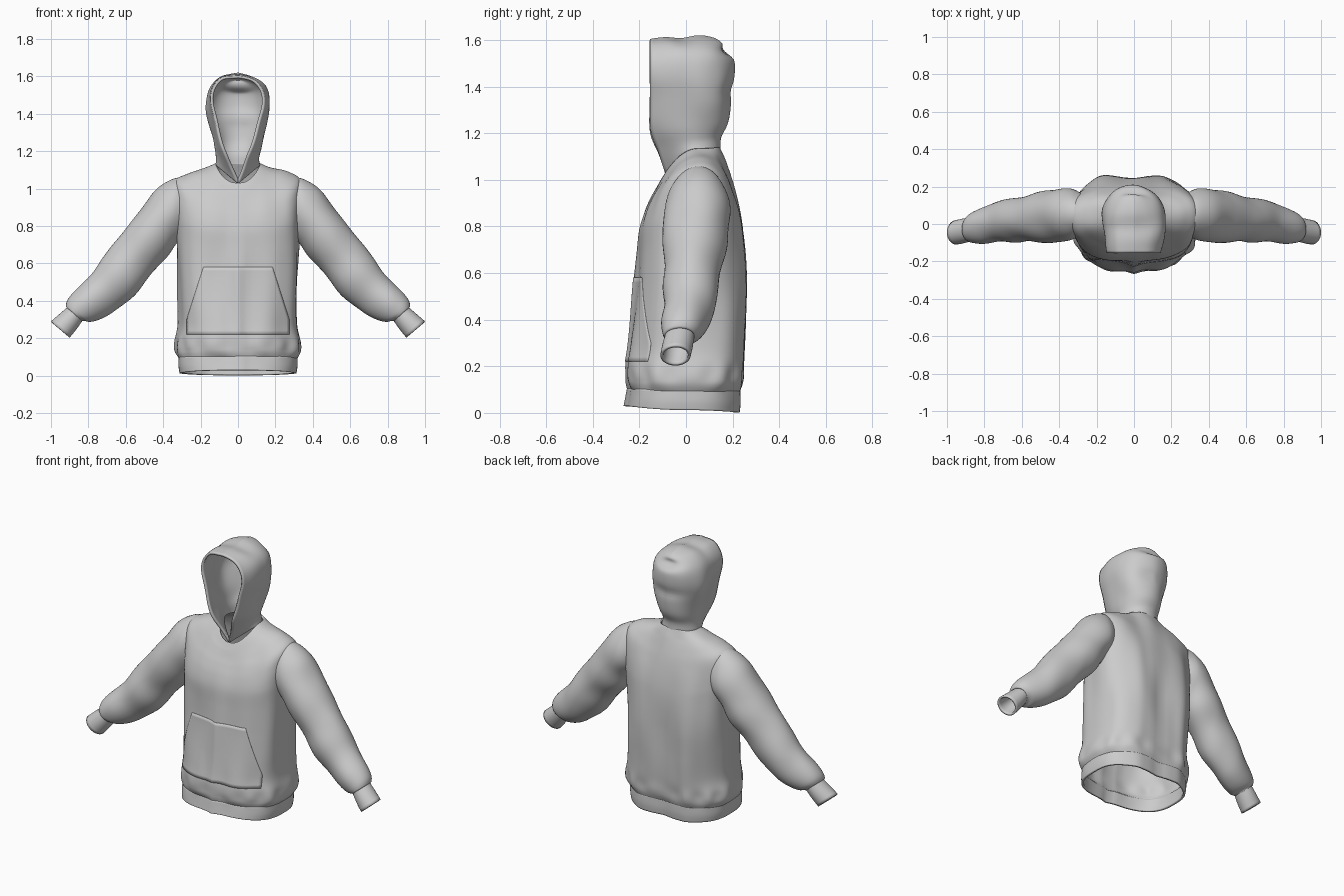
import bpy, bmesh, math
from mathutils import Vector, noise
from mathutils.bvhtree import BVHTree

if "Cube" in bpy.data.objects:
    bpy.data.objects.remove(bpy.data.objects["Cube"])


def smooth_rows(rows, n):
    """Catmull-Rom resampling of a short table of section parameters."""
    out = []
    for i in range(len(rows) - 1):
        p0, p1 = rows[max(i - 1, 0)], rows[i]
        p2, p3 = rows[i + 1], rows[min(i + 2, len(rows) - 1)]
        for k in range(n):
            t = k / n
            out.append([0.5 * (2 * b + (c - a) * t + (2 * a - 5 * b + 4 * c - d) * t * t
                               + (3 * b - a - 3 * c + d) * t ** 3)
                        for a, b, c, d in zip(p0, p1, p2, p3)])
    return out + [list(rows[-1])]


def loft(name, rings, closed=True, thick=0.012, amp=0, scale=(1, 1, 1), drop=None, mirror=False):
    bm = bmesh.new()
    vs = [[bm.verts.new(p) for p in ring] for ring in rings]
    n, last = len(rings[0]), len(rings) - 1
    bm.normal_update()
    for a, b in zip(vs, vs[1:]):
        for j in range(n if closed else n - 1):
            k = (j + 1) % n
            bm.faces.new((a[j], a[k], b[k], b[j]))
    bm.normal_update()
    # soft cloth wrinkles, fading out at both ends
    moves = []
    for i, row in enumerate(vs):
        fade = min(1, i / 6, (last - i) / 6)
        for v in row:
            q = Vector([c * s for c, s in zip(v.co, scale)])
            moves.append((v, v.normal * amp * fade * noise.noise(q)))
    for v, m in moves:
        v.co += m
    bmesh.ops.remove_doubles(bm, verts=bm.verts, dist=0.0004)
    if drop:
        doomed = [f for f in bm.faces if drop(f.calc_center_median())]
        bmesh.ops.delete(bm, geom=doomed, context='FACES')
    me = bpy.data.meshes.new(name)
    bm.to_mesh(me)
    bm.free()
    ob = bpy.data.objects.new(name, me)
    bpy.context.collection.objects.link(ob)
    if mirror:
        ob.modifiers.new("mirror", 'MIRROR')
    sol = ob.modifiers.new("cloth", 'SOLIDIFY')
    sol.thickness, sol.offset = thick, -1
    return ob


def bump(d, w):
    return math.exp(-(d / w) ** 2)


def spow(v, e):
    return math.copysign(abs(v) ** e, v)


# --- torso sections: half width, side z, front y, front z, back y, back z
def torso_ring(row, n=96):
    hx, zs, yf, zf, yb, zb = row
    yc = 0.05 * max(0, min(1, zs / 1.05))
    e = 2 / (2.7 - .35 * max(0, min(1, (zs - .85) / .25)))
    pts = []
    for i in range(n):
        a = 2 * math.pi * i / n
        x, c = hx * spow(math.cos(a), e), spow(math.sin(a), e)
        yend, zend = (yb, zb) if c > 0 else (yf, zf)
        y = yc + abs(c) * (yend - yc)
        z = zs + (zend - zs) * c * c
        low = max(0, min(1, (0.95 - z) / 0.4))
        if c < 0:      # centre front fold
            y += low * abs(c) * (0.012 - 0.016 * bump(x, 0.035))
        else:          # long vertical folds on the back
            y += low * c * (0.010 * bump(abs(x) - 0.16, 0.05) - 0.014 * bump(x, 0.05))
        # gathers just above the hem
        g = bump(z - 0.16, 0.045) * 0.006 * math.sin(a * 13 + 1)
        pts.append((x + g * math.cos(a), y + g * math.sin(a), z))
    return pts


body_rows = [
    (.316, .09, -.249, .10, .233, .09), (.334, .13, -.260, .135, .246, .13),
    (.332, .19, -.262, .20, .250, .19), (.316, .28, -.250, .28, .255, .28),
    (.318, .45, -.232, .42, .258, .45), (.325, .60, -.218, .56, .257, .60),
    (.330, .73, -.208, .68, .252, .72), (.335, .86, -.200, .78, .243, .81),
    (.338, .97, -.180, .85, .228, .89), (.330, 1.045, -.152, .91, .206, .97),
    (.270, 1.078, -.130, .95, .186, 1.03), (.190, 1.105, -.110, .99, .165, 1.09),
    (.120, 1.135, -.090, 1.03, .145, 1.14)]


def in_armhole(p):
    return abs(p.x) > .24 and ((p.y - .05) / .10) ** 2 + ((p.z - .88) / .12) ** 2 < 1


body = loft("body", [torso_ring(r) for r in smooth_rows(body_rows, 6)],
            amp=.014, scale=(8, 8, 2.5), drop=in_armhole)

# --- ribbed hem band
hem_rows = [(.312, .012, -.264, .03, .232, .001), (.318, .05, -.258, .06, .236, .045),
            (.318, .10, -.250, .105, .234, .10)]
loft("hem_band", [torso_ring(r) for r in smooth_rows(hem_rows, 4)], thick=.014)


# --- sleeves: top x,z, bottom x,z, front y, back y
def sleeve_ring(row, n=48):
    tx, tz, bx, bz, y0, y1 = row
    c = Vector(((tx + bx) / 2, (y0 + y1) / 2, (tz + bz) / 2))
    u = Vector(((tx - bx) / 2, 0, (tz - bz) / 2))
    v = Vector((0, (y1 - y0) / 2, 0))
    return [c + v * math.cos(2 * math.pi * i / n) + u * math.sin(2 * math.pi * i / n)
            for i in range(n)]


sleeve_rows = [
    (.25, 1.055, .28, .77, -.055, .155), (.310, 1.056, .315, .72, -.078, .178),
    (.365, 1.036, .340, .69, -.092, .188),
    (.45, .97, .385, .625, -.098, .185), (.55, .85, .47, .53, -.10, .168),
    (.66, .71, .57, .42, -.10, .148), (.76, .58, .66, .345, -.10, .122),
    (.85, .47, .735, .302, -.10, .088), (.902, .405, .79, .284, -.097, .063),
    (.914, .372, .822, .290, -.092, .042), (.910, .364, .835, .290, -.090, .036)]
loft("sleeves", [sleeve_ring(r) for r in smooth_rows(sleeve_rows, 6)], thick=.01,
     amp=.014, scale=(6, 6, 6), mirror=True)

# --- ribbed cuffs
cuff_rows = [(.900, .376, .825, .303, -.087, .036), (.950, .333, .862, .250, -.101, .030),
             (1.0, .290, .900, .203, -.110, .020)]
loft("cuffs", [sleeve_ring(r) for r in smooth_rows(cuff_rows, 3)], mirror=True)


# --- hood: front edge x,y,z, half width, side z, back y, back z
def hood_ring(row, n=64):
    xf, yf, zf, hx, zs, yb, zb = row
    yc, pts = 0.04, []
    for i in range(n + 1):
        t = 1 - 2 * i / n
        u, sign = abs(t), math.copysign(1, t)
        if u < .55:
            a = u / .55 * math.pi / 2
            x, y = hx * math.sin(a), yc + (yb - yc) * math.cos(a)
            z = zs + (zb - zs) * math.cos(a) ** 2
        else:
            s = (u - .55) / .45
            x, y = hx + (xf - hx) * s * s, yc + (yf - yc) * s
            z = zs + (zf - zs) * s * s
        # dents at the back of the crown and the nape, dip on top
        if y > yc:
            y -= .030 * bump(x, .07) * bump(z - 1.555, .022)
            y -= .010 * bump(x - .03, .08) * bump(z - 1.38, .03)
        z -= .012 * bump(y + .02, .05) * bump(z - 1.62, .05)
        pts.append((x * sign, y, z))
    return pts


hood_rows = [
    (.000, -.089, 1.025, .119, 1.125, .147, 1.125), (.035, -.115, 1.11, .116, 1.17, .149, 1.18),
    (.070, -.150, 1.20, .132, 1.24, .180, 1.25), (.113, -.155, 1.33, .157, 1.34, .200, 1.35),
    (.140, -.155, 1.45, .167, 1.45, .218, 1.46), (.132, -.155, 1.53, .152, 1.54, .208, 1.53),
    (.085, -.155, 1.588, .095, 1.598, .168, 1.58), (.000, -.155, 1.604, .000, 1.622, .125, 1.608)]
loft("hood", [hood_ring(r) for r in smooth_rows(hood_rows, 6)], closed=False, thick=.014,
     amp=.014, scale=(7, 7, 5))

# --- front pouch pocket, draped on the body
tree = BVHTree.FromPolygons([v.co for v in body.data.vertices],
                            [p.vertices for p in body.data.polygons])
rings = []
for k in range(19):
    z = .22 + .36 * k / 18
    half = .275 if z < .30 else .275 - .09 * (z - .30) / .28
    ring = []
    for i in range(41):
        x = half * (i / 20 - 1)
        hit = tree.ray_cast(Vector((x, -1, z)), Vector((0, 1, 0)))[0]
        ring.append((x, hit.y - .003, z))
    rings.append(ring)
loft("pouch_pocket", rings, closed=False, thick=.005)

# --- smooth shading with crisp edges
for ob in bpy.context.collection.objects:
    ob.select_set(True)
    bpy.context.view_layer.objects.active = ob
bpy.ops.object.shade_smooth_by_angle(angle=math.radians(50))
